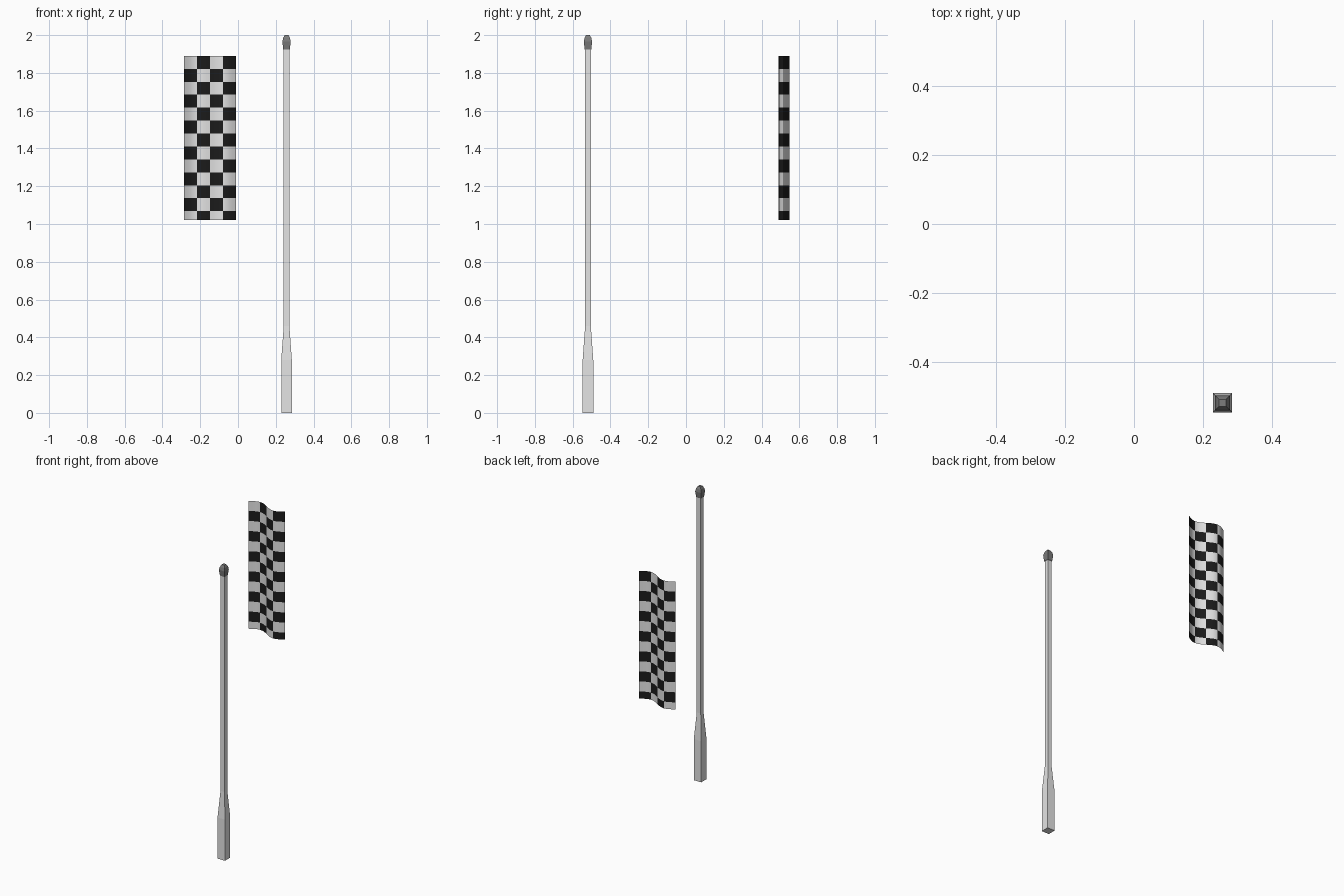
import bpy, bmesh, math

if "Cube" in bpy.data.objects:
    bpy.data.objects.remove(bpy.data.objects["Cube"])


def material(name, value):
    m = bpy.data.materials.new(name)
    m.diffuse_color = (value, value, value, 1)
    m.use_nodes = True
    m.node_tree.nodes["Principled BSDF"].inputs["Base Color"].default_value = m.diffuse_color
    return m


light = material("light grey", 0.78)
black = material("black", 0.011)
dark = material("dark grey", 0.2)


def make_object(name, bm, mats):
    mesh = bpy.data.meshes.new(name)
    bm.to_mesh(mesh)
    bm.free()
    for m in mats:
        mesh.materials.append(m)
    ob = bpy.data.objects.new(name, mesh)
    bpy.context.collection.objects.link(ob)
    return ob


def square_loft(name, cx, cy, profile, mat):
    """Stack of square sections given as (half width, height), capped."""
    bm = bmesh.new()
    rings = [[bm.verts.new((cx + sx * h, cy + sy * h, z))
              for sx, sy in ((-1, -1), (1, -1), (1, 1), (-1, 1))]
             for h, z in profile]
    for a, b in zip(rings, rings[1:]):
        for i in range(4):
            j = (i + 1) % 4
            bm.faces.new((a[i], a[j], b[j], b[i]))
    bm.faces.new(rings[0][::-1])
    bm.faces.new(rings[-1])
    return make_object(name, bm, [mat])


# Pole with thick square handle, and its tip
PX, PY = 0.257, -0.519
square_loft("pole", PX, PY,
            [(0.028, 0), (0.028, 0.28), (0.015, 0.46), (0.015, 1.925)], light)
square_loft("pole_tip", PX, PY,
            [(0.0175, 1.925), (0.022, 1.965), (0.018, 1.985), (0.010, 2.0)], dark)

# Waving chequered flag: one thin sheet, 4 columns, last row cut short
COLS, STEPS = 4, 4
X0, X1, TOP, BOTTOM, CELL = -0.285, -0.01, 1.89, 1.02, 0.0685
heights = [TOP - CELL * i for i in range(13)] + [BOTTOM]
n = COLS * STEPS
bm = bmesh.new()
grid = [[bm.verts.new((X0 + (X1 - X0) * i / n,
                       0.519 + 0.0285 * math.sin(2 * math.pi * i / n), z))
         for i in range(n + 1)] for z in heights]
for r in range(len(heights) - 1):
    for i in range(n):
        f = bm.faces.new((grid[r + 1][i], grid[r + 1][i + 1],
                          grid[r][i + 1], grid[r][i]))
        f.material_index = (r + i // STEPS) % 2
        f.smooth = True
make_object("flag", bm, [light, black])
